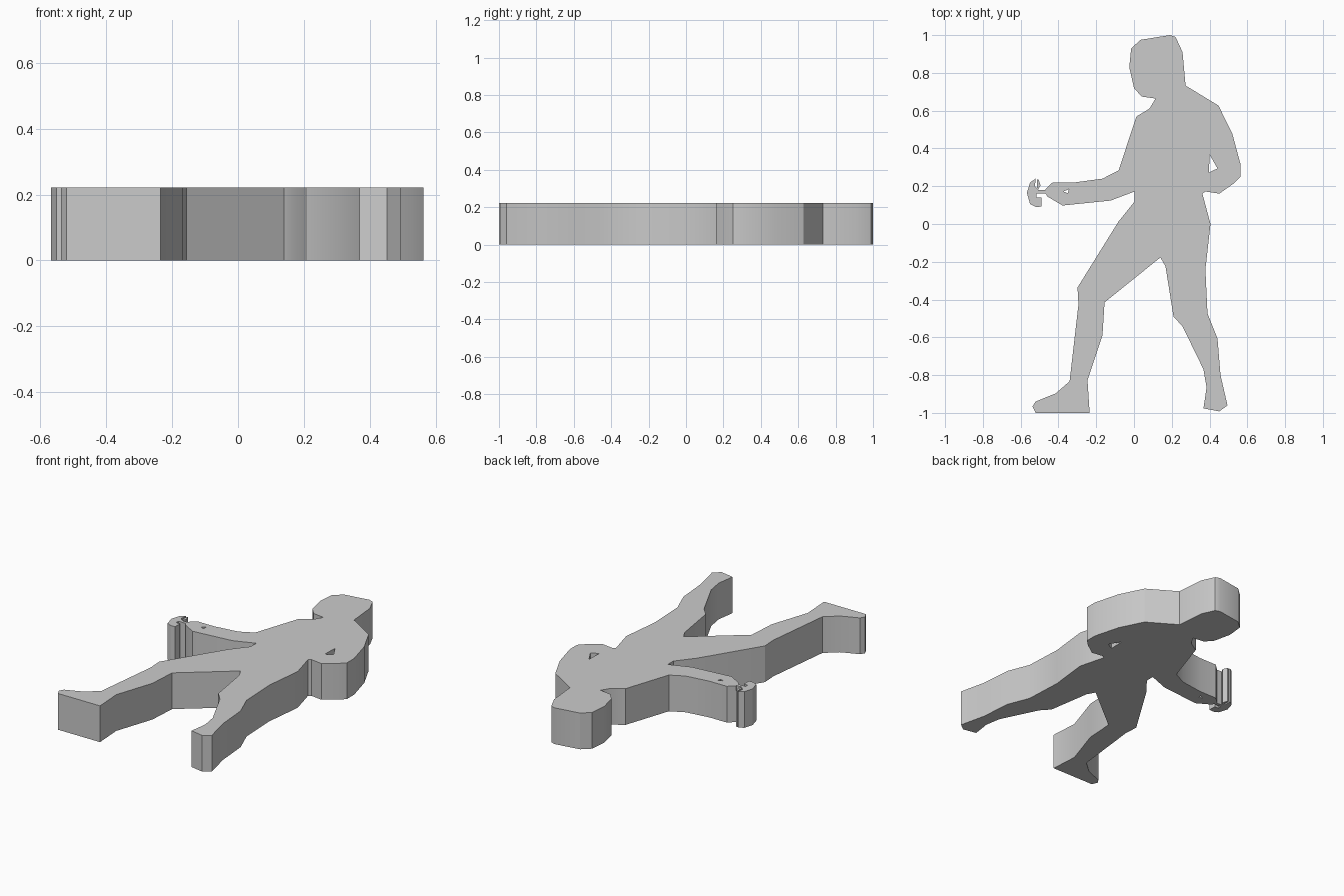
import bpy
import math

if "Cube" in bpy.data.objects:
    bpy.data.objects.remove(bpy.data.objects["Cube"])

HEIGHT = 0.222

grey = bpy.data.materials.new("plain grey")
grey.diffuse_color = (0.6, 0.6, 0.6, 1)
grey.use_nodes = True
grey.node_tree.nodes["Principled BSDF"].inputs["Base Color"].default_value = grey.diffuse_color


def slab(name, outline, holes=()):
    """Extrude a closed outline, with optional holes, up from the floor."""
    curve = bpy.data.curves.new(name, 'CURVE')
    curve.dimensions = '2D'
    curve.fill_mode = 'BOTH'
    curve.extrude = HEIGHT / 2
    for loop in (outline, *holes):
        spline = curve.splines.new('POLY')
        spline.points.add(len(loop) - 1)
        for point, (x, y) in zip(spline.points, loop):
            point.co = (x, y, 0, 1)
        spline.use_cyclic_u = True
    obj = bpy.data.objects.new(name, curve)
    obj.location.z = HEIGHT / 2
    bpy.context.collection.objects.link(obj)
    bpy.ops.object.select_all(action='DESELECT')
    obj.select_set(True)
    bpy.context.view_layer.objects.active = obj
    bpy.ops.object.convert(target='MESH')
    obj = bpy.context.object
    # Weld the caps to the walls
    weld = obj.modifiers.new("weld", 'WELD')
    weld.merge_threshold = 0.0005
    bpy.ops.object.modifier_apply(modifier=weld.name)
    obj.data.materials.clear()
    obj.data.materials.append(grey)
    bpy.ops.object.transform_apply(location=True, rotation=False, scale=False)
    bpy.ops.object.shade_smooth_by_angle(angle=math.radians(30))
    return obj


# Figure outline, clockwise from the chin
head = [(.114, .664), (.04, .675), (0, .72), (-.025, .83), (-.015, .93),
        (.035, .975), (.19, 1), (.22, .99), (.257, .91), (.273, .733)]
bent_arm = [(.447, .627), (.52, .48), (.563, .32), (.563, .25),
            (.527, .214), (.452, .161), (.378, .172), (.362, .161)]
rear_leg = [(.405, 0), (.378, -.24), (.389, -.473), (.442, -.606),
            (.458, -.8), (.495, -.96), (.452, -.992), (.368, -.976),
            (.384, -.865), (.368, -.77), (.257, -.542), (.209, -.49),
            (.167, -.225), (.14, -.177)]
front_leg = [(-.156, -.415), (-.167, -.59), (-.246, -.828), (-.235, -1),
             (-.521, -1), (-.537, -.966), (-.521, -.94), (-.415, -.897),
             (-.341, -.833), (-.294, -.426), (-.299, -.336), (-.082, .013),
             (.003, .119), (.003, .172)]
reaching_arm = [(-.124, .124), (-.378, .098), (-.458, .145), (-.468, .161),
                (-.468, .185), (-.431, .22), (-.315, .22), (-.167, .24),
                (-.082, .283)]
chest = [(.013, .569), (.082, .611)]

# Gaps at the bent elbow and the reaching wrist
elbow_gap = [(.4, .368), (.442, .294), (.397, .273)]
wrist_gap = [(-.373, .172), (-.345, .185), (-.35, .163)]

slab("figure", head + bent_arm + rear_leg + front_leg + reaching_arm + chest,
     [elbow_gap, wrist_gap])

# Held grip, joined to the hand by a thin link
grip = [(-.468, .161), (-.468, .18), (-.508, .18), (-.495, .205),
        (-.505, .235), (-.513, .235), (-.513, .19), (-.525, .2),
        (-.52, .24), (-.55, .22), (-.567, .165), (-.55, .105), (-.52, .09),
        (-.49, .092), (-.49, .14), (-.517, .14), (-.515, .161)]
slab("held_grip", grip)
